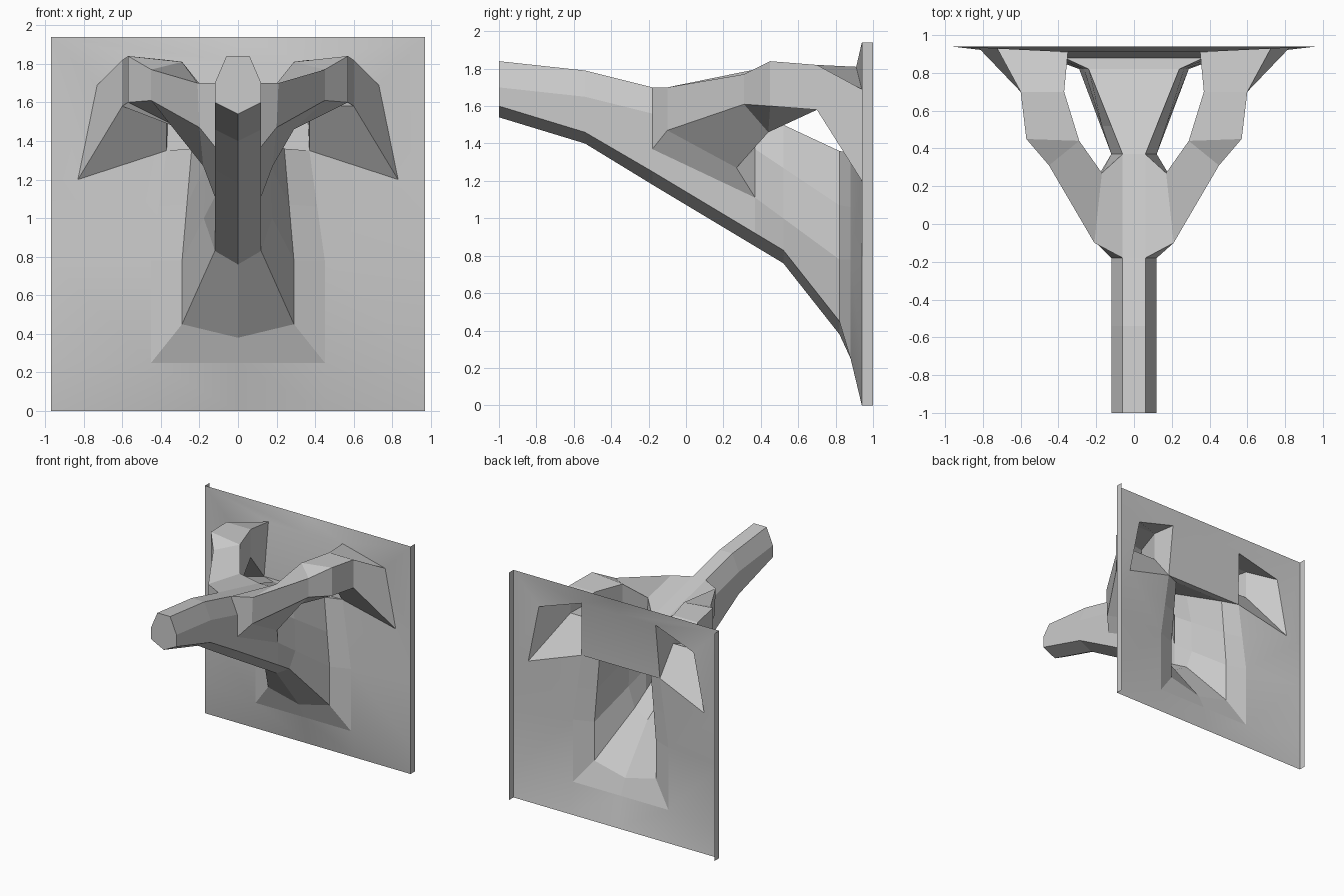
import bpy, bmesh, math

if "Cube" in bpy.data.objects:
    bpy.data.objects.remove(bpy.data.objects["Cube"])


def build(name, faces, sides=(1, -1)):
    """Make a shell from polygons given for the right half, mirrored across x."""
    bm = bmesh.new()
    for s in sides:
        for f in faces:
            pts = f if s == 1 else f[::-1]
            pts = [p for i, p in enumerate(pts) if p != pts[i - 1]]
            if len(pts) > 2:
                bm.faces.new([bm.verts.new((s * x, y, z)) for x, y, z in pts])
    bmesh.ops.remove_doubles(bm, verts=bm.verts, dist=0.0005)
    bmesh.ops.recalc_face_normals(bm, faces=bm.faces)
    me = bpy.data.meshes.new(name)
    bm.to_mesh(me)
    bm.free()
    ob = bpy.data.objects.new(name, me)
    bpy.context.collection.objects.link(ob)
    return ob


def bridge(a, b, closed=False):
    """Quads between two point rows."""
    n = len(a)
    return [[a[i], b[i], b[(i + 1) % n], a[(i + 1) % n]]
            for i in range(n if closed else n - 1)]


# Trunk: half sections (ridge centre, ridge edge, shoulder, mid, low, keel)
def section(y, top, shoulder, mid, low, keel):
    return [(0, y, top[1])] + [(x, y, z) for x, z in (top, shoulder, mid, low)] + [(0, y, keel)]


trunk = [
    section(-1.0, (.06, 1.84), (.12, 1.70), (.12, 1.65), (.12, 1.60), 1.54),
    section(-.54, (.06, 1.79), (.12, 1.65), (.12, 1.55), (.12, 1.46), 1.40),
    section(-.18, (.06, 1.70), (.12, 1.56), (.12, 1.37), (.12, 1.25), 1.18),
    section(.37, (.06, 1.57), (.12, 1.37), (.12, 1.11), (.12, .92), .85),
    section(.52, (.12, 1.50), (.17, 1.27), (.177, 1.0), (.12, .83), .76),
    section(.82, (.24, 1.36), (.265, 1.07), (.29, .78), (.29, .45), .38),
]
# Rim where the trunk flares into the plate
flare = [(0, .88, 1.35), (.37, .88, 1.35), (.41, .88, 1.06),
         (.45, .88, .78), (.45, .88, .25), (0, .88, .25)]
faces = [trunk[0]]
rows = trunk + [flare]
for i in range(len(rows) - 1):
    quads = bridge(rows[i], rows[i + 1])
    if i == 2:                       # open where the arms branch off
        quads = [quads[0]] + quads[3:]
    faces += quads
build("trunk", faces)

# Arms: rings of outer top, outer bottom, inner bottom, inner top
arm = [
    [(.21, -.10, 1.70), (.20, -.10, 1.47), (.18, .27, 1.27), (.17, .27, 1.66)],
    [(.45, .31, 1.77), (.45, .31, 1.61), (.29, .44, 1.46), (.29, .44, 1.81)],
    [(.57, .45, 1.84), (.57, .45, 1.60), (.29, .44, 1.46), (.29, .44, 1.81)],
    [(.60, .70, 1.82), (.60, .70, 1.58), (.37, .70, 1.58), (.37, .70, 1.82)],
    [(.73, .94, 1.69), (.83, .94, 1.20), (.37, .88, 1.35), (.35, .91, 1.81)],
]
faces = []
for a, b in zip(arm, arm[1:]):
    faces += bridge(a, b, True)
# Collar joining the arm to the trunk, with the fork wall
ot, ob_, ib, it = arm[0]
front, back = trunk[2], trunk[3]
faces += [[front[1], front[2], front[3], ob_, ot],
          [front[1], ot, it, back[1]],
          [front[3], back[3], ib, ob_],
          [back[1], it, ib, back[2]],
          [back[2], ib, back[3]]]
build("right_arm", faces, (1,))
build("left_arm", faces, (-1,))

# Wall plate: sheet pulled forward round the openings, with side flanges
p_out, p_low, p_in, p_top = arm[-1]
E = lambda z: (.97, .94, z)
rim_a, rim_m, rim_b, rim_c = flare[1:5]
top_mid = (0, .91, 1.81)
sheet = [
    [(0, .94, 1.94), top_mid, p_top, E(1.94)],
    [p_top, p_out, E(1.94)],
    [top_mid, flare[0], rim_a, p_top],
    [p_out, p_low, E(1.2), E(1.94)],
    [rim_a, rim_m, p_low],
    [rim_m, rim_b, p_low],
    [p_low, rim_b, E(.78), E(1.2)],
    [rim_b, rim_c, E(.25), E(.78)],
    [rim_c, (.45, .94, 0), E(0), E(.25)],
    [flare[5], (0, .94, 0), (.45, .94, 0), rim_c],
]
for a, b in ((0, .25), (.25, .78), (.78, 1.2), (1.2, 1.94)):
    sheet.append([E(a), (.97, 1, a), (.97, 1, b), E(b)])
plate = build("wall_plate", sheet)
bpy.context.view_layer.objects.active = plate
plate.select_set(True)
bpy.ops.object.shade_smooth_by_angle(angle=math.radians(40))
